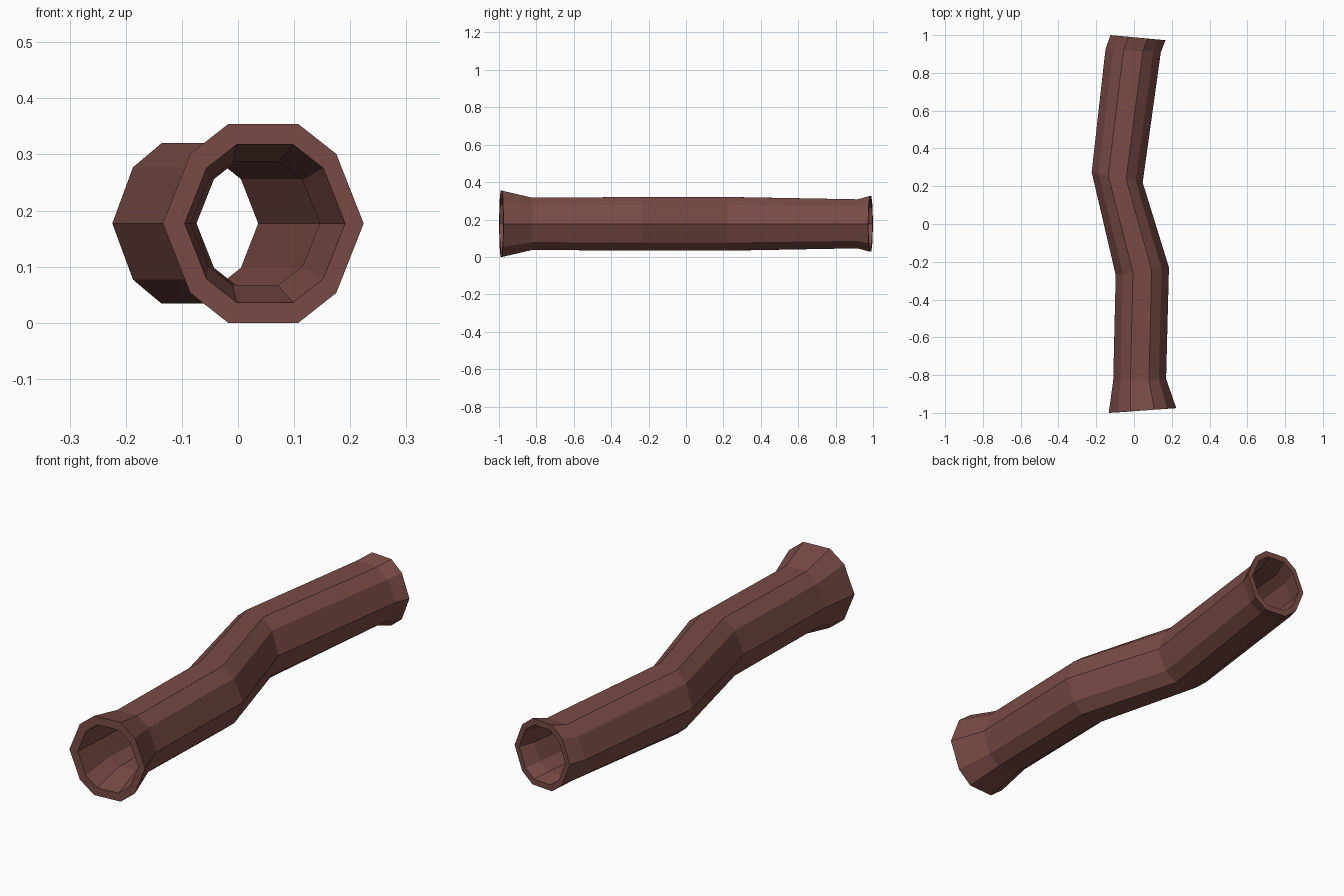
import bpy, bmesh

if "Cube" in bpy.data.objects:
    bpy.data.objects.remove(bpy.data.objects["Cube"])

# Ten-sided cross-section in unit space (sideways, up)
quarter = [(1, 0), (0.727, 0.7), (0.35, 1)]
upper = quarter + [(-u, v) for u, v in reversed(quarter)]
SECTION = upper + [(u, -v) for u, v in reversed(upper[1:-1])]
N = len(SECTION)
MID_Z = 0.177

# Stations along the pipe: left edge (x, y), right edge (x, y), half height
OUTER = [((-0.134, -1.0), (0.224, -0.975), 0.177),
         ((-0.11, -0.83), (0.17, -0.82), 0.14),
         ((-0.097, -0.27), (0.185, -0.23), 0.143),
         ((-0.224, 0.275), (0.046, 0.22), 0.143),
         ((-0.151, 0.925), (0.142, 0.91), 0.131),
         ((-0.125, 1.0), (0.167, 0.973), 0.148)]
INNER = [((-0.095, -0.998), (0.191, -0.977), 0.141),
         ((-0.084, -0.83), (0.146, -0.82), 0.11),
         ((-0.074, -0.28), (0.155, -0.24), 0.113),
         ((-0.190, 0.27), (0.036, 0.225), 0.113),
         ((-0.126, 0.92), (0.117, 0.91), 0.106),
         ((-0.101, 0.998), (0.143, 0.975), 0.122)]


def add_ring(bm, left, right, half_height):
    """One slanted cross-section ring."""
    cx, cy = (left[0] + right[0]) / 2, (left[1] + right[1]) / 2
    hx, hy = (right[0] - left[0]) / 2, (right[1] - left[1]) / 2
    return [bm.verts.new((cx + u * hx, cy + u * hy, MID_Z + v * half_height))
            for u, v in SECTION]


# Hollow pipe: outside front to back, inside back to front, closed at the rim
bm = bmesh.new()
rings = [add_ring(bm, *s) for s in OUTER + INNER[::-1]]
for a, b in zip(rings, rings[1:] + rings[:1]):
    for i in range(N):
        j = (i + 1) % N
        bm.faces.new((a[i], a[j], b[j], b[i]))
bmesh.ops.recalc_face_normals(bm, faces=bm.faces)
mesh = bpy.data.meshes.new("bent_pipe")
bm.to_mesh(mesh)
bm.free()

# Rusty brown finish
mat = bpy.data.materials.new("rusty_brown")
mat.diffuse_color = (0.19, 0.07, 0.06, 1)
mat.use_nodes = True
mat.node_tree.nodes["Principled BSDF"].inputs["Base Color"].default_value = mat.diffuse_color
mesh.materials.append(mat)
pipe = bpy.data.objects.new("bent_pipe", mesh)
bpy.context.collection.objects.link(pipe)
